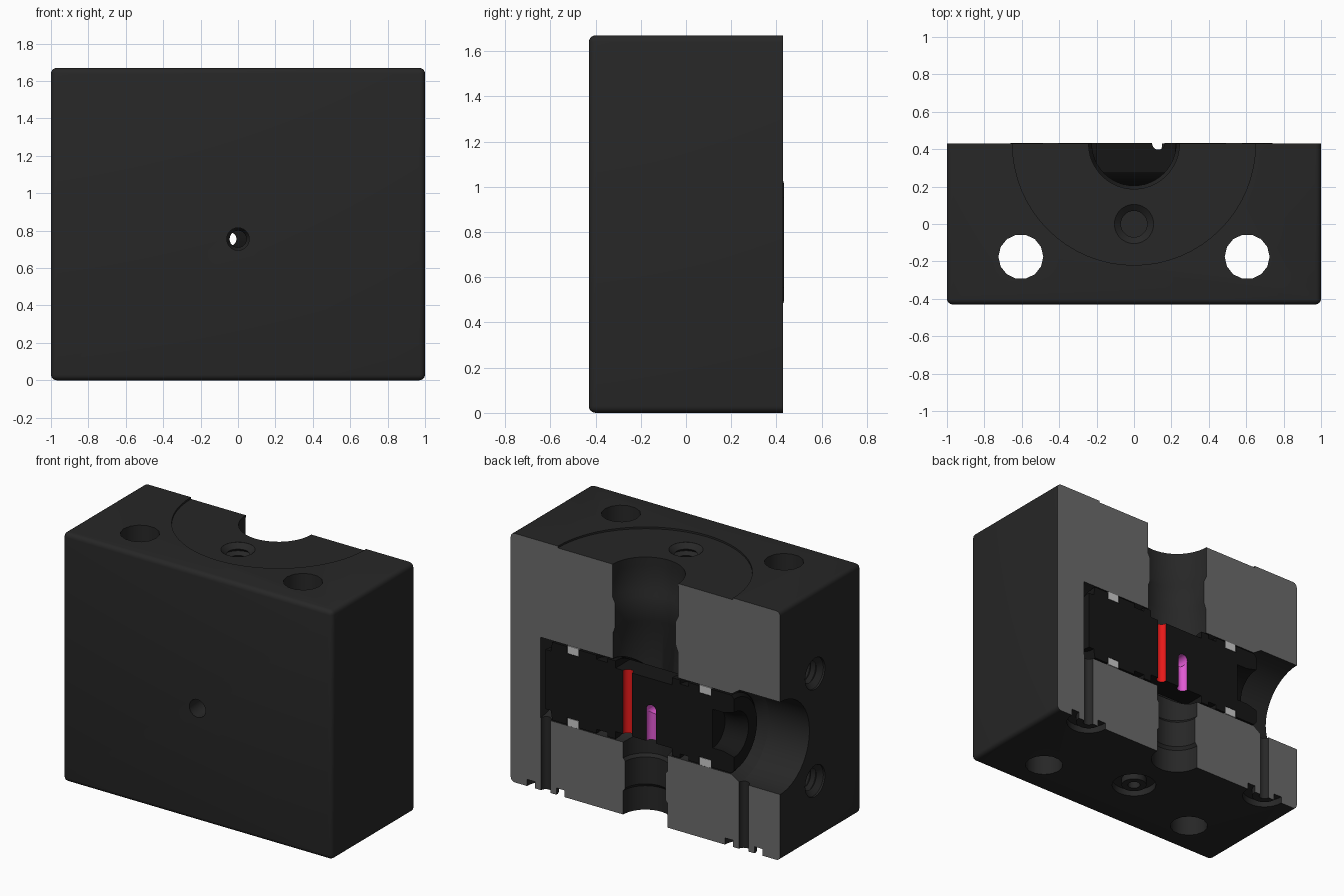
import bpy, bmesh, math
from mathutils import Matrix

if "Cube" in bpy.data.objects:
    bpy.data.objects.remove(bpy.data.objects["Cube"])

CUT = 0.43      # section plane (back face)
ZC = 0.755      # height of the cartridge axis
TOP = 1.67


def material(name, rgb):
    m = bpy.data.materials.new(name)
    m.diffuse_color = (*rgb, 1)
    m.use_nodes = True
    m.node_tree.nodes["Principled BSDF"].inputs["Base Color"].default_value = m.diffuse_color
    return m


DARK = material("dark_coat", (0.02, 0.02, 0.02))
SECTION = material("section_grey", (0.15, 0.15, 0.15))
BLACK = material("black_steel", (0.008, 0.008, 0.008))
SEAL = material("seal_light", (0.6, 0.6, 0.6))
RED = material("red_drilling", (0.8, 0.01, 0.01))
PINK = material("pink_drilling", (0.75, 0.1, 0.65))
ROT = {"z": Matrix(), "x": Matrix.Rotation(math.pi / 2, 4, "Y"),
       "y": Matrix.Rotation(-math.pi / 2, 4, "X")}


def finish(name, bm, mat=None):
    bmesh.ops.recalc_face_normals(bm, faces=bm.faces)
    me = bpy.data.meshes.new(name)
    bm.to_mesh(me)
    bm.free()
    ob = bpy.data.objects.new(name, me)
    bpy.context.collection.objects.link(ob)
    if mat:
        me.materials.append(mat)
    return ob


def box(name, lo, hi, mat=None):
    bm = bmesh.new()
    bmesh.ops.create_cube(bm, size=1)
    for v in bm.verts:
        v.co = [a + (b - a) * (c + 0.5) for a, b, c in zip(lo, hi, v.co)]
    return finish(name, bm, mat)


def lathe(name, profile, axis, loc, mat=None, seg=48, ring=False):
    """Revolve (radius, height) points; open profiles are capped on the axis."""
    pts = list(profile)
    if not ring:
        pts = [(0, pts[0][1])] + pts + [(0, pts[-1][1])]
    bm = bmesh.new()
    vs = [bm.verts.new((r, 0, h)) for r, h in pts]
    es = [bm.edges.new(p) for p in zip(vs, vs[1:])]
    if ring:
        es.append(bm.edges.new((vs[-1], vs[0])))
    bmesh.ops.spin(bm, geom=vs + es, cent=(0, 0, 0), axis=(0, 0, 1),
                   angle=2 * math.pi, steps=seg, use_merge=False)
    bmesh.ops.remove_doubles(bm, verts=bm.verts, dist=1e-5)
    bm.transform(Matrix.Translation(loc) @ ROT[axis])
    return finish(name, bm, mat)


def cut(target, cutter):
    mod = target.modifiers.new("cut", "BOOLEAN")
    mod.operation, mod.solver, mod.object = "DIFFERENCE", "EXACT", cutter
    bpy.context.view_layer.objects.active = target
    bpy.ops.object.modifier_apply(modifier=mod.name)
    bpy.data.objects.remove(cutter)


def drill(target, r, h0, h1, axis, loc, seg=32):
    cut(target, lathe("drill", [(r, h0), (r, h1)], axis, loc, seg=seg))


def paint(ob, mat, test):
    ob.data.materials.append(mat)
    for f in ob.data.polygons:
        if test(f.center, f.normal):
            f.material_index = len(ob.data.materials) - 1


def thread(r, start, end, pitch=0.04):
    """Zigzag profile of a threaded hole running from start to end."""
    n = int(abs(end - start) / pitch)
    step = (end - start) / n
    pts = [(r + 0.02, start - step), (r + 0.02, start + step * 0.3)]
    for i in range(1, n):
        pts += [(r - 0.015, start + step * i), (r + 0.008, start + step * (i + 0.5))]
    return pts + [(r - 0.015, end)]


def smooth(ob):
    bpy.ops.object.select_all(action="DESELECT")
    ob.select_set(True)
    bpy.context.view_layer.objects.active = ob
    bpy.ops.object.shade_smooth_by_angle(angle=math.radians(28))


# Valve block, rounded on every edge except around the section plane
body = box("valve_block", (-1, -CUT, 0), (1, CUT, TOP), DARK)
bm = bmesh.new()
bm.from_mesh(body.data)
edges = [e for e in bm.edges if not all(v.co.y > 0.4 for v in e.verts)]
bmesh.ops.bevel(bm, geom=edges, offset=0.03, segments=4, profile=0.5, affect="EDGES")
bm.to_mesh(body.data)
bm.free()

# Shallow spot face and stepped upper port
cut(body, lathe("spot", [(0.65, TOP - 0.012), (0.65, TOP + 0.1)], "z", (0, CUT, 0), seg=64))
cut(body, lathe("port", [(0.24, ZC), (0.24, 1.2), (0.225, 1.24), (0.225, 1.40),
                         (0.245, 1.44), (0.245, 1.6), (0.24, 1.75)], "z", (0, CUT, 0)))
# Lower port
cut(body, lathe("port", [(0.165, -0.1), (0.165, 0.16), (0.15, 0.18), (0.15, 0.36),
                         (0.165, 0.38), (0.165, ZC)], "z", (0, CUT, 0)))
# Horizontal cartridge bore with wider mouth on the left
cut(body, lathe("bore", [(0.31, -1.1), (0.31, -0.70), (0.27, -0.64), (0.27, 0.78)],
                "x", (0, CUT, ZC)))
# Mounting holes, through
for s in (-1, 1):
    drill(body, 0.12, -0.1, 1.8, "z", (0.605 * s, -0.175, 0), seg=14)
# Drain channels and pilot port with annular seal grooves on the bottom
for x, y, r, top in ((0.74, CUT, 0.035, 0.6), (-0.73, CUT, 0.035, 0.6), (0, 0, 0.04, ZC)):
    drill(body, r, -0.1, top, "z", (x, y, 0), seg=20)
    cut(body, lathe("groove", [(0.08, -0.05), (0.14, -0.05), (0.14, 0.045), (0.08, 0.045)],
                    "z", (x, y, 0), seg=32, ring=True))
# Threaded holes on the top and the left side
cut(body, lathe("thread", thread(0.085, TOP, 1.2), "z", (0, 0, 0), seg=28))
for s in (-1, 1):
    cut(body, lathe("thread", thread(0.085, -1, -0.55), "x", (0, 0.06, ZC + 0.36 * s), seg=28))
# Stepped pilot drilling from the front
cut(body, lathe("pilot", [(0.06, -0.6), (0.06, -0.2), (0.045, -0.17), (0.045, 0.3)],
                "y", (0, 0, ZC), seg=24))
paint(body, SECTION, lambda c, n: c.y > CUT - 0.001 and n.y > 0.99)

# Cartridge: turned body with seal grooves and hollow left end
R = 0.262
cart = lathe("cartridge", [
    (0.13, -0.50), (0.13, -0.58), (0.15, -0.66), (0.24, -0.66), (R, -0.64),
    (R, -0.49), (0.215, -0.49), (0.215, -0.40), (R, -0.40), (R, -0.32), (0.235, -0.32),
    (0.235, -0.26), (R, -0.26), (R, 0.28), (0.235, 0.28), (0.235, 0.36), (R, 0.36),
    (R, 0.49), (0.215, 0.49), (0.215, 0.58), (R, 0.58), (R, 0.69), (0.2, 0.70),
    (0.2, 0.74)], "x", (0, CUT, ZC), BLACK)
cut(cart, box("half", (-2, CUT + 0.003, -1), (2, 2, 3)))
# Milled flats facing the upper and lower ports
for z0, z1 in ((ZC + 0.213, 1.3), (0.2, ZC - 0.213)):
    cut(cart, box("flat", (-0.2, 0, z0), (0.22, 1, z1)))
# Coloured drillings: through hole, and an elbow towards the front
RX, PX = 0.13, -0.045
drill(cart, 0.033, 0, 1.5, "z", (RX, CUT, 0), seg=20)
drill(cart, 0.036, 0, ZC, "z", (PX, CUT, 0), seg=20)
drill(cart, 0.037, 0, 0.6, "y", (PX, 0, ZC), seg=20)
paint(cart, RED, lambda c, n: math.hypot(c.x - RX, c.y - CUT) < 0.035
      and c.y < CUT + 0.0025 and abs(n.z) < 0.1)
paint(cart, PINK, lambda c, n: c.y < CUT + 0.0025 and (
    (math.hypot(c.x - PX, c.y - CUT) < 0.038 and abs(n.z) < 0.1 and c.z < ZC + 0.001)
    or (math.hypot(c.x - PX, c.z - ZC) < 0.038 and abs(n.y) < 0.1)))

# Seal rings
parts = [body, cart]
for name, x in (("seal_right", 0.535), ("seal_left", -0.445)):
    s = lathe(name, [(0.217, x - 0.042), (0.268, x - 0.042), (0.268, x + 0.042),
                     (0.217, x + 0.042)], "x", (0, CUT, ZC), SEAL, ring=True)
    cut(s, box("half", (-2, CUT + 0.003, -1), (2, 2, 3)))
    parts.append(s)

for ob in parts:
    smooth(ob)
